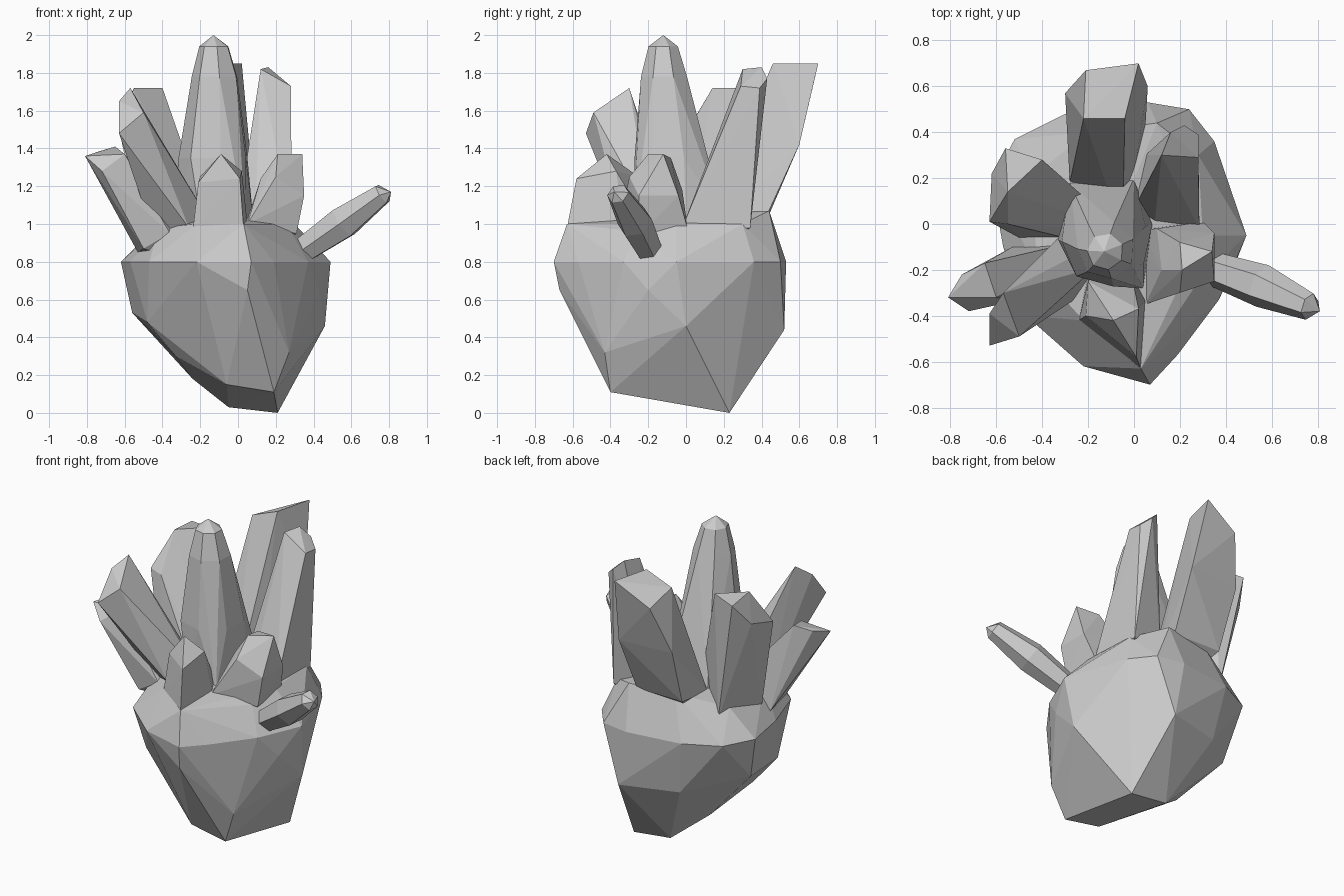
import bpy, bmesh
from math import cos, sin, pi
from mathutils import Vector

ROOT = (-.05, -.03, .72)   # every crystal grows from this point inside the rock


def faceted(name, points):
    """Flat-faced solid wrapped around a handful of corner points."""
    bm = bmesh.new()
    for p in points:
        bm.verts.new(p)
    bmesh.ops.convex_hull(bm, input=bm.verts)
    loose = [v for v in bm.verts if not v.link_faces]
    bmesh.ops.delete(bm, geom=loose, context='VERTS')
    bmesh.ops.recalc_face_normals(bm, faces=bm.faces)
    me = bpy.data.meshes.new(name)
    bm.to_mesh(me)
    bm.free()
    ob = bpy.data.objects.new(name, me)
    bpy.context.collection.objects.link(ob)
    return ob


def ring(centre, r, axis, sides, roll):
    rot = Vector((0, 0, 1)).rotation_difference(Vector(axis))
    return [Vector(centre) + rot @ Vector((r * cos(roll + 2 * pi * i / sides),
                                           r * sin(roll + 2 * pi * i / sides), 0))
            for i in range(sides)]


crystals = []


def crystal(name, points):
    crystals.append(faceted(name, [ROOT] + points))


# Rock base: bottom, belly, rim and crown corners
bottom = [(.21, .23, 0), (-.05, .23, .03), (.19, -.40, .11), (-.06, -.39, .15),
          (-.24, .10, .18), (-.33, -.22, .30)]
belly = [(.27, -.43, .32), (.46, 0, .46), (.12, .52, .44), (-.25, .42, .45),
         (-.56, .14, .53), (-.48, -.25, .48), (.05, -.67, .65), (.43, -.20, .65)]
rim = [(.49, -.05, .8), (.35, .36, .8), (.24, .50, .8), (.06, .53, .8),
       (-.30, .48, .8), (-.52, .37, .8), (-.62, .18, .8), (-.57, -.10, .8),
       (-.47, -.40, .8), (-.22, -.62, .8), (.07, -.70, .8), (.19, -.57, .8),
       (.37, -.33, .8)]
crown = [(.03, -.63, 1.0), (-.22, -.42, 1.0), (-.42, -.20, .98), (-.45, .20, .97),
         (-.20, .40, 1.07), (.10, .44, 1.07), (.28, .30, 1.0), (.30, -.05, 1.0),
         (.28, -.25, .96), (-.10, -.05, 1.07)]
rock = faceted("crystal_rock", bottom + belly + rim + crown)

# Tall centre crystal, flaring at the foot
crystal("centre_crystal",
        [(-.33, -.07, 1.05), (-.28, .18, 1.03), (0, .20, 1.03), (.08, 0, 1.03),
         (.04, -.28, 1.0), (-.20, -.24, 1.03)]
        + ring((-.125, -.085, 1.35), .19, (0, 0, 1), 7, .4)
        + ring((-.12, -.115, 1.78), .125, (0, 0, 1), 7, .4)
        + ring((-.125, -.12, 1.94), .08, (0, 0, 1), 7, .4) + [(-.13, -.12, 2.0)])

# Large crystal leaning back
crystal("back_crystal",
        [(-.28, .18, 1.02), (0, .22, 1.02), (.05, .43, 1.05), (-.28, .44, 1.05),
         (-.30, .57, 1.42), (.06, .60, 1.42), (-.22, .46, 1.78), (-.04, .46, 1.85),
         (.02, .70, 1.85), (-.21, .67, 1.72)])

# Crystal on the back right
crystal("back_right_crystal",
        [(.09, .0, 1.0), (.285, -.02, .98), (.28, .34, .98), (.05, .30, 1.0),
         (.12, .30, 1.82), (.16, .40, 1.83), (.28, .29, 1.73), (.28, .39, 1.72),
         (.22, .43, 1.77)])

# Left pair: one leans back, one leans forward
crystal("back_left_crystal",
        [(-.29, .17, 1.0), (-.42, .27, .92), (-.50, -.06, .90), (-.30, -.06, 1.0),
         (-.56, .33, 1.70), (-.40, .28, 1.72), (-.63, .01, 1.50), (-.55, .0, 1.48),
         (-.55, .14, 1.72), (-.62, .22, 1.56)])
crystal("front_left_crystal",
        [(-.33, -.06, 1.0), (-.17, -.19, 1.05), (-.26, -.33, .98), (-.44, -.20, .92),
         (-.63, -.53, 1.48), (-.50, -.49, 1.59), (-.63, -.39, 1.65),
         (-.57, -.30, 1.72)])

# Short crystal on the outer left
crystal("outer_left_crystal",
        [(-.50, -.30, .87), (-.53, -.10, .85), (-.38, -.10, 1.0), (-.36, -.30, .95),
         (-.81, -.32, 1.36), (-.75, -.22, 1.38), (-.65, -.17, 1.41),
         (-.60, -.32, 1.37), (-.72, -.38, 1.28)])

# Stubby crystals at the front
crystal("front_crystal",
        [(-.24, -.42, .96), (.03, -.63, .98), (.05, -.33, 1.0), (-.20, -.22, 1.0),
         (-.21, -.40, 1.22), (.01, -.58, 1.24), (.02, -.37, 1.28),
         (-.20, -.25, 1.25), (-.09, -.42, 1.37)])
crystal("front_right_crystal",
        [(.04, -.03, 1.0), (.30, .01, .97), (.31, -.24, .95), (.05, -.35, 1.0),
         (.21, -.20, 1.37), (.34, -.12, 1.37), (.35, -.04, 1.15), (.35, -.25, 1.15),
         (.10, -.02, 1.18), (.20, -.30, 1.25), (.20, -.08, 1.35), (.12, -.2, 1.24)])

# Slim crystal reaching out to the right
reach = (.41, -.16, .29)
arm = faceted("side_crystal",
              ring((.30, -.18, .83), .07, reach, 6, .3)
              + ring((.56, -.27, 1.01), .095, reach, 6, .3)
              + ring((.765, -.36, 1.16), .06, reach, 6, .3) + [(.81, -.38, 1.17)])
crystals.append(arm)

# Fuse every crystal into the rock so the cluster is one continuous shell
for c in crystals:
    mod = rock.modifiers.new(c.name, 'BOOLEAN')
    mod.operation = 'UNION'
    mod.solver = 'EXACT'
    mod.object = c
dg = bpy.context.evaluated_depsgraph_get()
rock.data = bpy.data.meshes.new_from_object(rock.evaluated_get(dg))
rock.modifiers.clear()
for c in crystals:
    bpy.data.objects.remove(c)
